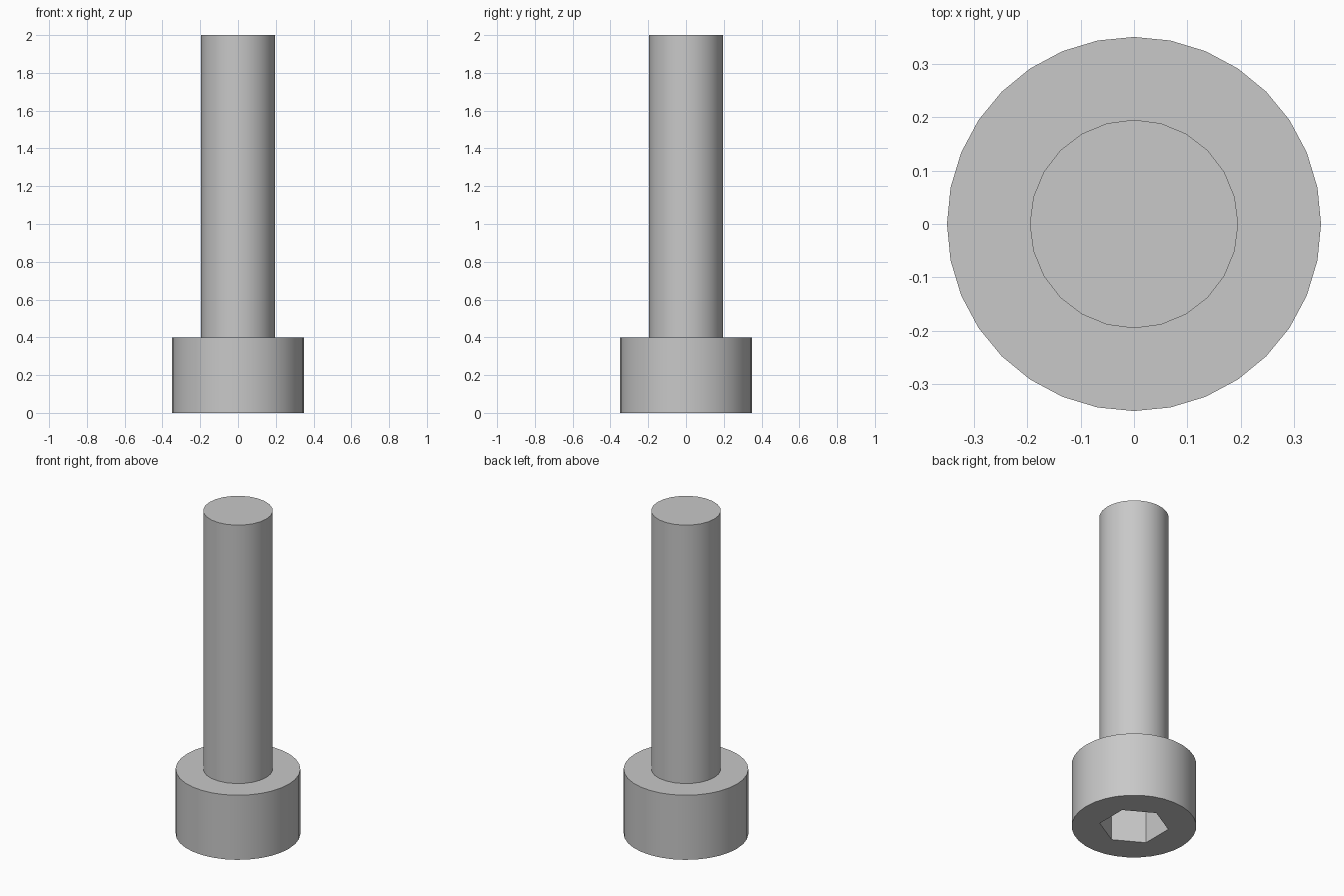
import bpy
import math

cube = bpy.data.objects.get("Cube")
if cube:
    bpy.data.objects.remove(cube, do_unlink=True)

# Plain grey metal
grey = bpy.data.materials.new("grey_metal")
grey.use_nodes = True
colour = (0.58, 0.58, 0.58, 1)
grey.diffuse_color = colour
bsdf = next(n for n in grey.node_tree.nodes if n.type == "BSDF_PRINCIPLED")
bsdf.inputs["Base Color"].default_value = colour


def cylinder(name, radius, bottom, top, sides):
    """Upright prism on the z axis, with its first corner on +y."""
    bpy.ops.mesh.primitive_cylinder_add(
        vertices=sides, radius=radius, depth=top - bottom,
        location=(0, 0, (bottom + top) / 2))
    obj = bpy.context.object
    obj.name = obj.data.name = name
    obj.data.materials.append(grey)
    return obj


def smooth(obj):
    bpy.ops.object.select_all(action="DESELECT")
    obj.select_set(True)
    bpy.context.view_layer.objects.active = obj
    bpy.ops.object.shade_smooth_by_angle(angle=math.radians(30))


# Bolt head and shank
head = cylinder("bolt_head", 0.35, 0, 0.4, 32)
shank = cylinder("bolt_shank", 0.195, 0.4, 2, 24)

# Hexagonal key socket sunk into the underside of the head
cutter = cylinder("socket_cutter", 0.195, -0.1, 0.2, 6)
cutter.hide_render = True
bpy.context.view_layer.objects.active = head
cut = head.modifiers.new("key_socket", "BOOLEAN")
cut.operation = "DIFFERENCE"
cut.solver = "EXACT"
cut.object = cutter
bpy.ops.object.modifier_apply(modifier=cut.name)
bpy.data.objects.remove(cutter, do_unlink=True)

for part in (head, shank):
    smooth(part)
